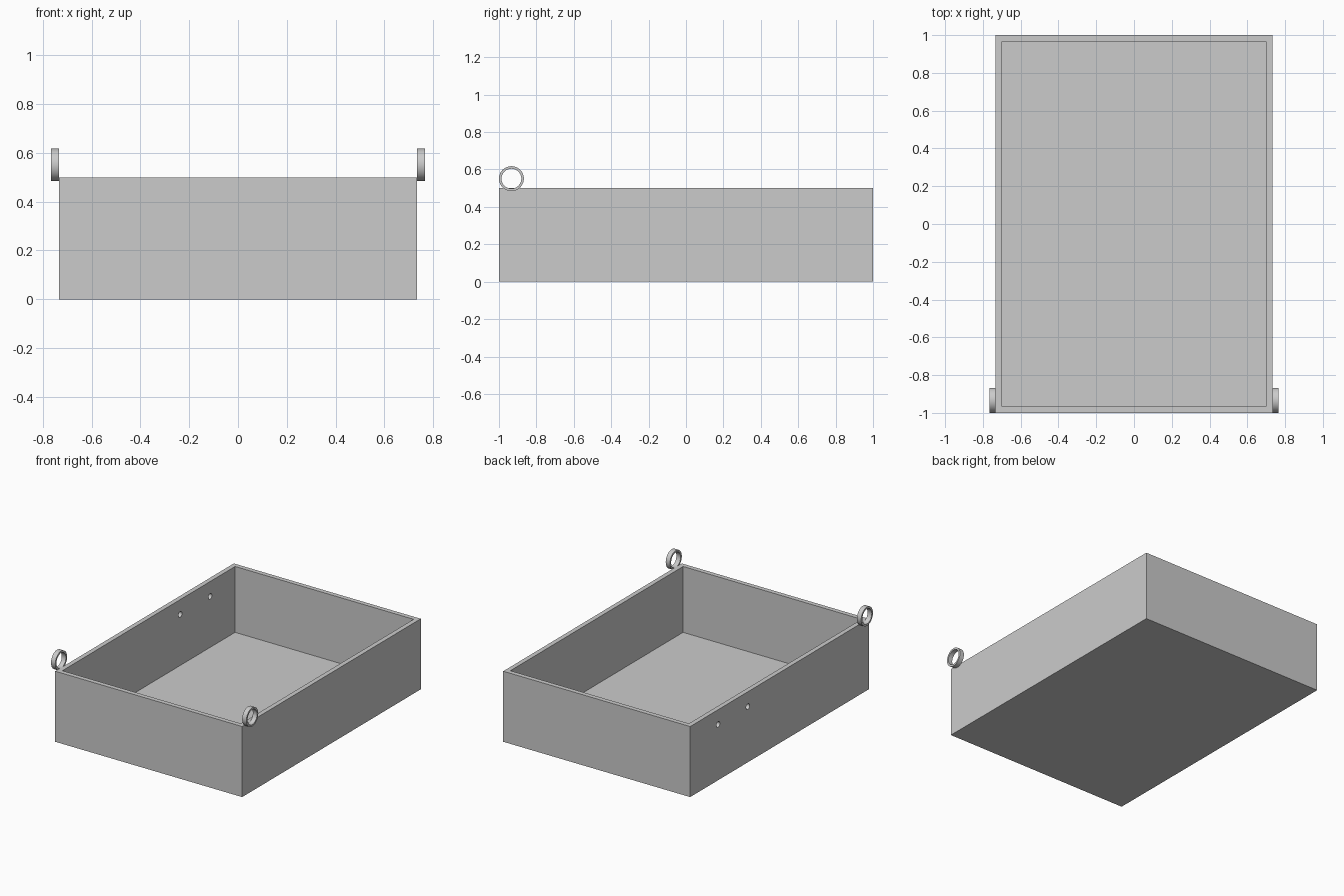
import bpy
import math

if "Cube" in bpy.data.objects:
    bpy.data.objects.remove(bpy.data.objects["Cube"], do_unlink=True)

HALF_W, HEIGHT, WALL = 0.733, 0.5, 0.033
RING_R, RING_BORE = 0.0665, 0.053

grey = bpy.data.materials.new("plain grey")
grey.use_nodes = True
COLOUR = (0.6, 0.6, 0.6, 1)
grey.diffuse_color = COLOUR
grey.node_tree.nodes["Principled BSDF"].inputs["Base Color"].default_value = COLOUR


def box(name, size, centre):
    bpy.ops.mesh.primitive_cube_add(size=1, location=centre)
    ob = bpy.context.object
    ob.name = name
    ob.scale = size
    bpy.ops.object.transform_apply(location=False, rotation=False, scale=True)
    ob.data.materials.append(grey)
    return ob


def x_cylinder(name, radius, length, centre, sides=48):
    bpy.ops.mesh.primitive_cylinder_add(vertices=sides, radius=radius, depth=length,
                                        location=centre, rotation=(0, math.pi / 2, 0))
    ob = bpy.context.object
    ob.name = name
    ob.data.materials.append(grey)
    return ob


def cut(target, cutter):
    mod = target.modifiers.new("cut", "BOOLEAN")
    mod.operation = "DIFFERENCE"
    mod.solver = "EXACT"
    mod.object = cutter
    bpy.ops.object.select_all(action="DESELECT")
    target.select_set(True)
    bpy.context.view_layer.objects.active = target
    bpy.ops.object.modifier_apply(modifier=mod.name)
    bpy.data.objects.remove(cutter, do_unlink=True)


def smooth(ob):
    bpy.ops.object.select_all(action="DESELECT")
    ob.select_set(True)
    bpy.context.view_layer.objects.active = ob
    bpy.ops.object.shade_smooth_by_angle(angle=math.radians(30))


# Open tray with a thin floor and walls
tray = box("tray", (2 * HALF_W, 2, HEIGHT), (0, 0, HEIGHT / 2))
cavity = box("cavity_cutter", (2 * (HALF_W - WALL), 2 - 2 * WALL, HEIGHT),
             (0, 0, HEIGHT / 2 + WALL))
cut(tray, cavity)

# Two round holes through one side wall
for y in (0.353, 0.687):
    cut(tray, x_cylinder("hole_cutter", 0.02, 0.2, (-HALF_W, y, 0.395), 32))
smooth(tray)

# Hinge rings outside the front top corners
for side, x in (("right", -1), ("left", 1)):
    centre = (x * (HALF_W + WALL / 2), -1 + RING_R, 0.551)
    ring = x_cylinder(side + "_ring", RING_R, WALL, centre, 64)
    cut(ring, x_cylinder("bore_cutter", RING_BORE, 0.2, centre, 64))
    smooth(ring)
